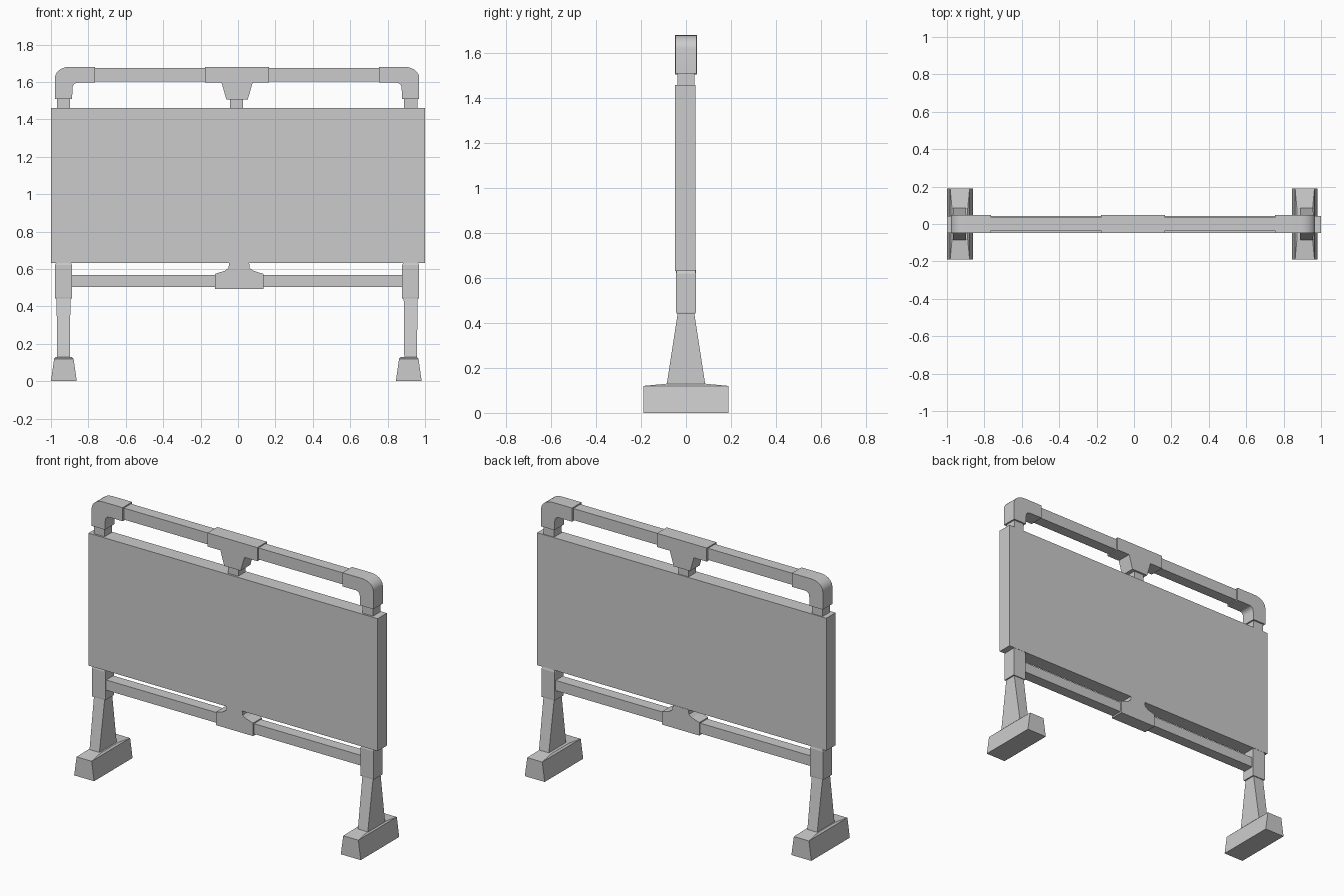
import bpy, bmesh, math

if "Cube" in bpy.data.objects:
    bpy.data.objects.remove(bpy.data.objects["Cube"])

CX = -0.005  # mirror plane of the frame


def finish(bm, name):
    bmesh.ops.recalc_face_normals(bm, faces=bm.faces)
    me = bpy.data.meshes.new(name)
    bm.to_mesh(me)
    bm.free()
    ob = bpy.data.objects.new(name, me)
    bpy.context.collection.objects.link(ob)
    return ob


def loft(name, cx, rings, cy=0.0):
    """Stack of rectangles: (half_x, half_y, z)."""
    bm = bmesh.new()
    loops = [[bm.verts.new((cx + sx * hx, cy + sy * hy, z))
              for sx, sy in ((-1, -1), (1, -1), (1, 1), (-1, 1))] for hx, hy, z in rings]
    bm.faces.new(loops[0])
    bm.faces.new(loops[-1])
    for a, b in zip(loops, loops[1:]):
        for i in range(4):
            j = (i + 1) % 4
            bm.faces.new((a[i], a[j], b[j], b[i]))
    return finish(bm, name)


def box(name, x0, x1, hy, z0, z1, cy=0.0):
    hx = (x1 - x0) / 2
    return loft(name, (x0 + x1) / 2, [(hx, hy, z0), (hx, hy, z1)], cy)


def prism(name, pts, hy):
    """Front-view outline (x, z) extruded through y."""
    bm = bmesh.new()
    f = bm.faces.new([bm.verts.new((x, -hy, z)) for x, z in pts])
    ext = bmesh.ops.extrude_face_region(bm, geom=[f])["geom"]
    verts = [v for v in ext if isinstance(v, bmesh.types.BMVert)]
    bmesh.ops.translate(bm, vec=(0, 2 * hy, 0), verts=verts)
    return finish(bm, name)


def arc(cx, cz, rx, rz, a0, a1, n):
    return [(cx + rx * math.cos(math.radians(a0 + (a1 - a0) * i / n)),
             cz + rz * math.sin(math.radians(a0 + (a1 - a0) * i / n))) for i in range(n + 1)]


# Board
box("board_panel", -1.0, 1.0, 0.0455, 0.632, 1.46, cy=-0.0035)

# Horizontal rails
box("top_rail", -0.80, 0.79, 0.035, 1.602, 1.674)
box("bottom_rail", -0.92, 0.91, 0.035, 0.503, 0.567)

# Top tee connector and its short post
half = [(0.172, 1.681), (0.172, 1.596), (0.083, 1.596), (0.057, 1.506)]
prism("top_tee", [(CX + x, z) for x, z in half] +
      [(CX - x, z) for x, z in reversed(half)], 0.048)
box("top_tee_post", -0.043, 0.027, 0.036, 1.44, 1.53)

# Bottom tee connector
half = [(0.129, 0.493), (0.129, 0.574), (0.077, 0.59), (0.057, 0.605), (0.053, 0.635)]
prism("bottom_tee", [(0.006 + x, z) for x, z in half] +
      [(0.006 - x, z) for x, z in reversed(half)], 0.044)

for s, side in ((-1, "left"), (1, "right")):
    cx = CX + s * 0.928
    # Foot block with sloped sides
    loft(side + "_foot", -0.009 + s * 0.922,
         [(0.069, 0.19, 0.0), (0.052, 0.19, 0.12), (0.042, 0.085, 0.13)])
    # Leg flaring towards the foot
    loft(side + "_leg", cx, [(0.034, 0.086, 0.125), (0.037, 0.036, 0.45)])
    # Sleeve joining leg, rail and board
    loft(side + "_sleeve", cx,
         [(0.045, 0.043, 0.443), (0.046, 0.044, 0.45), (0.046, 0.044, 0.62), (0.038, 0.04, 0.635)])
    # Post between board and corner
    box(side + "_upper_post", cx - 0.036, cx + 0.036, 0.037, 1.44, 1.53)
    # Rounded corner elbow
    pts = [(0.974, 1.51)] + arc(0.894, 1.621, 0.08, 0.06, 0, 90, 6)
    pts += [(0.76, 1.681), (0.76, 1.596)]
    pts += arc(0.852, 1.568, 0.028, 0.028, 90, 0, 4) + [(0.882, 1.51)]
    elbow = prism(side + "_elbow", [(CX + s * x, z) for x, z in pts], 0.047)
    bpy.ops.object.select_all(action='DESELECT')
    elbow.select_set(True)
    bpy.context.view_layer.objects.active = elbow
    bpy.ops.object.shade_smooth_by_angle(angle=math.radians(30))
